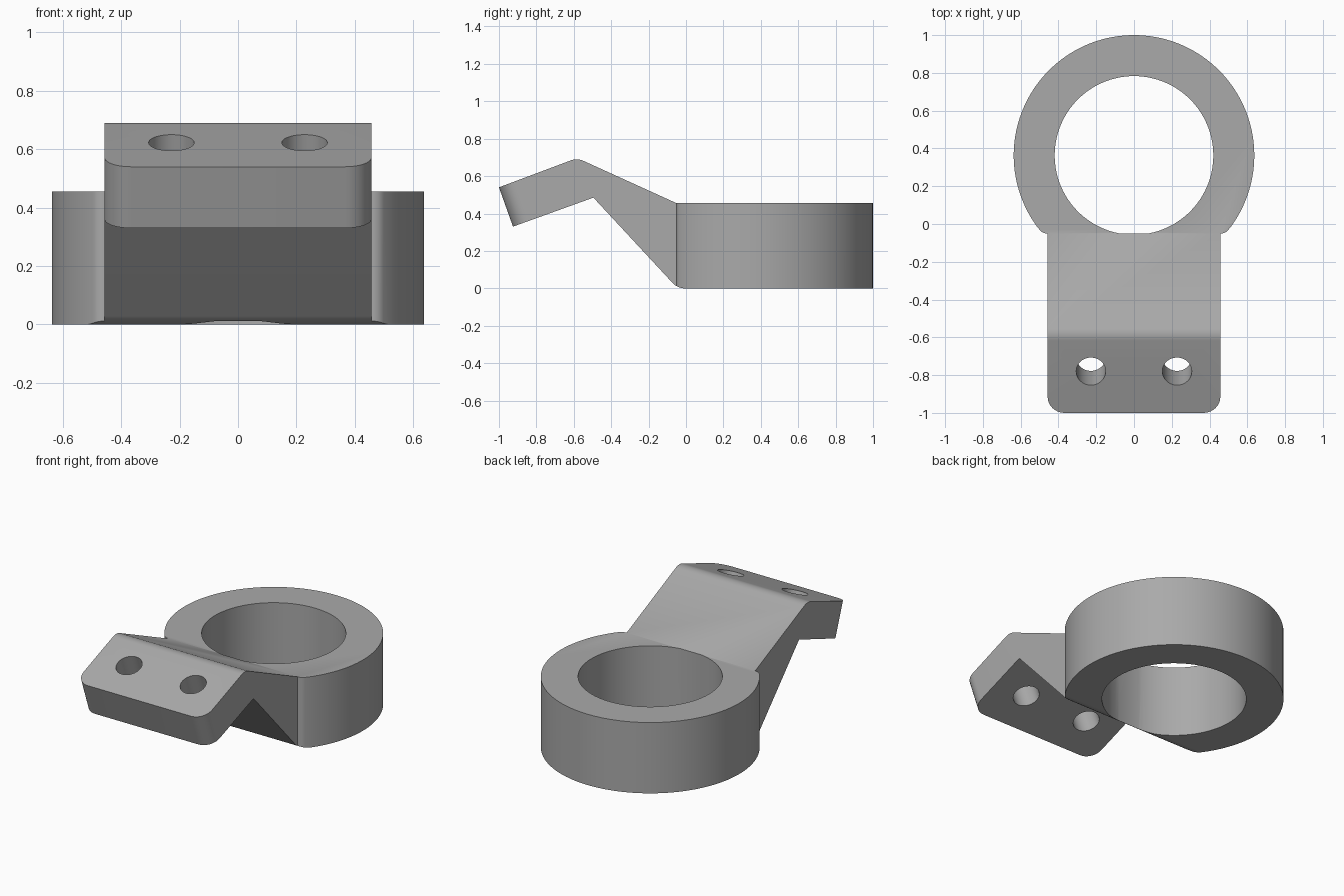
import bpy, bmesh, math
from mathutils import Vector, Matrix

if "Cube" in bpy.data.objects:
    bpy.data.objects.remove(bpy.data.objects["Cube"])

CY, R_OUT, R_IN = 0.363, 0.637, 0.42   # ring centre and radii
HEIGHT, HALF_W = 0.455, 0.457          # ring height, arm half width
FLAT = -0.05                           # plane where the arm meets the ring

grey = bpy.data.materials.new("plain_grey")
grey.diffuse_color = (0.4, 0.4, 0.4, 1)
grey.use_nodes = True
grey.node_tree.nodes["Principled BSDF"].inputs["Base Color"].default_value = grey.diffuse_color


def fillet(p0, p1, p2, r, n=8):
    """Arc points that round the corner p1 with radius r."""
    p0, p1, p2 = Vector(p0), Vector(p1), Vector(p2)
    a, b = (p0 - p1).normalized(), (p2 - p1).normalized()
    half = a.angle(b) / 2
    c = p1 + (a + b).normalized() * r / math.sin(half)
    s = p1 + a * r / math.tan(half) - c
    e = p1 + b * r / math.tan(half) - c
    turn = s.angle_signed(e)
    return [tuple(c + Matrix.Rotation(-turn * i / n, 2) @ s) for i in range(n + 1)]


def prism(name, pts, start, end, place):
    """Extrude a closed profile; place maps (u, v, w) to 3D."""
    bm = bmesh.new()
    face = bm.faces.new([bm.verts.new(place(u, v, start)) for u, v in pts])
    ext = bmesh.ops.extrude_face_region(bm, geom=[face])
    move = Vector(place(0, 0, end)) - Vector(place(0, 0, start))
    bmesh.ops.translate(bm, vec=move, verts=[g for g in ext["geom"] if isinstance(g, bmesh.types.BMVert)])
    bmesh.ops.recalc_face_normals(bm, faces=bm.faces)
    mesh = bpy.data.meshes.new(name)
    bm.to_mesh(mesh)
    bm.free()
    ob = bpy.data.objects.new(name, mesh)
    bpy.context.collection.objects.link(ob)
    mesh.materials.append(grey)
    return ob


def boolean(ob, tool, op):
    m = ob.modifiers.new(op, 'BOOLEAN')
    m.operation, m.object, m.solver = op, tool, 'EXACT'
    bpy.context.view_layer.objects.active = ob
    bpy.ops.object.modifier_apply(modifier=m.name)
    bpy.data.objects.remove(tool)


def upright(u, v, w):
    return (u, v, w)


def sideways(u, v, w):
    return (w, u, v)


def cut_circle(r, n):
    """Circle around the ring centre, cut off by the flat plane."""
    a0 = -math.asin((CY - FLAT) / r)
    a1 = math.pi - a0
    return [(r * math.cos(a0 + (a1 - a0) * i / n), CY + r * math.sin(a0 + (a1 - a0) * i / n)) for i in range(n + 1)]


# Ring body: circle with a flat front and rounded front corners
arc = cut_circle(R_OUT, 120)
corner = fillet((0, FLAT), arc[0], arc[3], 0.05)
outline = corner + [p for p in arc if p[1] > corner[-1][1] + 0.005] + [(-x, y) for x, y in reversed(corner)]
bracket = prism("ring_bracket", outline, 0, HEIGHT, upright)

# Round the lower front edge of the ring
lower = fillet((0.5, 0), (-0.045, 0), (-0.495, 0.485), 0.09)
lower = [p for p in lower if p[0] > FLAT]
side = [(1.2, -0.0), (1.2, 0.6), (-0.2, 0.6), (-0.2, 0.167)]
round_edge = fillet((0.5, 0), (-0.045, 0), (-0.495, 0.485), 0.09)
boolean(bracket, prism("edge_limit", side + round_edge[::-1], -1, 1, sideways), 'INTERSECT')

# Bent arm with the mounting tab
top_bend = fillet((FLAT, HEIGHT), (-0.582, 0.697), (-1, 0.54), 0.09)
arm_pts = [(0.1, 0.4), (FLAT, HEIGHT)] + top_bend + [(-1, 0.54), (-0.925, 0.33), (-0.495, 0.485)]
arm_pts += round_edge[::-1][:5] + [(0.1, 0.1)]
arm = prism("arm", arm_pts, -HALF_W, HALF_W, sideways)

# Rounded tab corners
bm = bmesh.new()
bm.from_mesh(arm.data)
ends = [e for e in bm.edges if all(v.co.y < -0.9 for v in e.verts)
        and abs(e.verts[0].co.x - e.verts[1].co.x) < 0.01]
bmesh.ops.bevel(bm, geom=ends, offset=0.09, segments=10, profile=0.5, affect='EDGES')
bm.to_mesh(arm.data)
bm.free()
boolean(bracket, arm, 'UNION')

# Main bore, with a flat at the arm
boolean(bracket, prism("bore", cut_circle(R_IN, 96), -0.2, 0.8, upright), 'DIFFERENCE')

# Two bolt holes square to the tab
tilt = Matrix.Translation((0, -0.78, 0.622)) @ Matrix.Rotation(math.atan2(0.075, 0.21), 4, 'X')
circle = [(0.078 * math.cos(i * math.pi / 24), 0.078 * math.sin(i * math.pi / 24)) for i in range(48)]
for x in (-0.228, 0.228):
    hole = prism("bolt_hole", [(x + u, v) for u, v in circle], -0.4, 0.2,
                 lambda u, v, w: tuple(tilt @ Vector((u, v, w))))
    boolean(bracket, hole, 'DIFFERENCE')

bpy.ops.object.select_all(action='DESELECT')
bracket.select_set(True)
bpy.context.view_layer.objects.active = bracket
bpy.ops.object.shade_smooth_by_angle(angle=math.radians(25))
